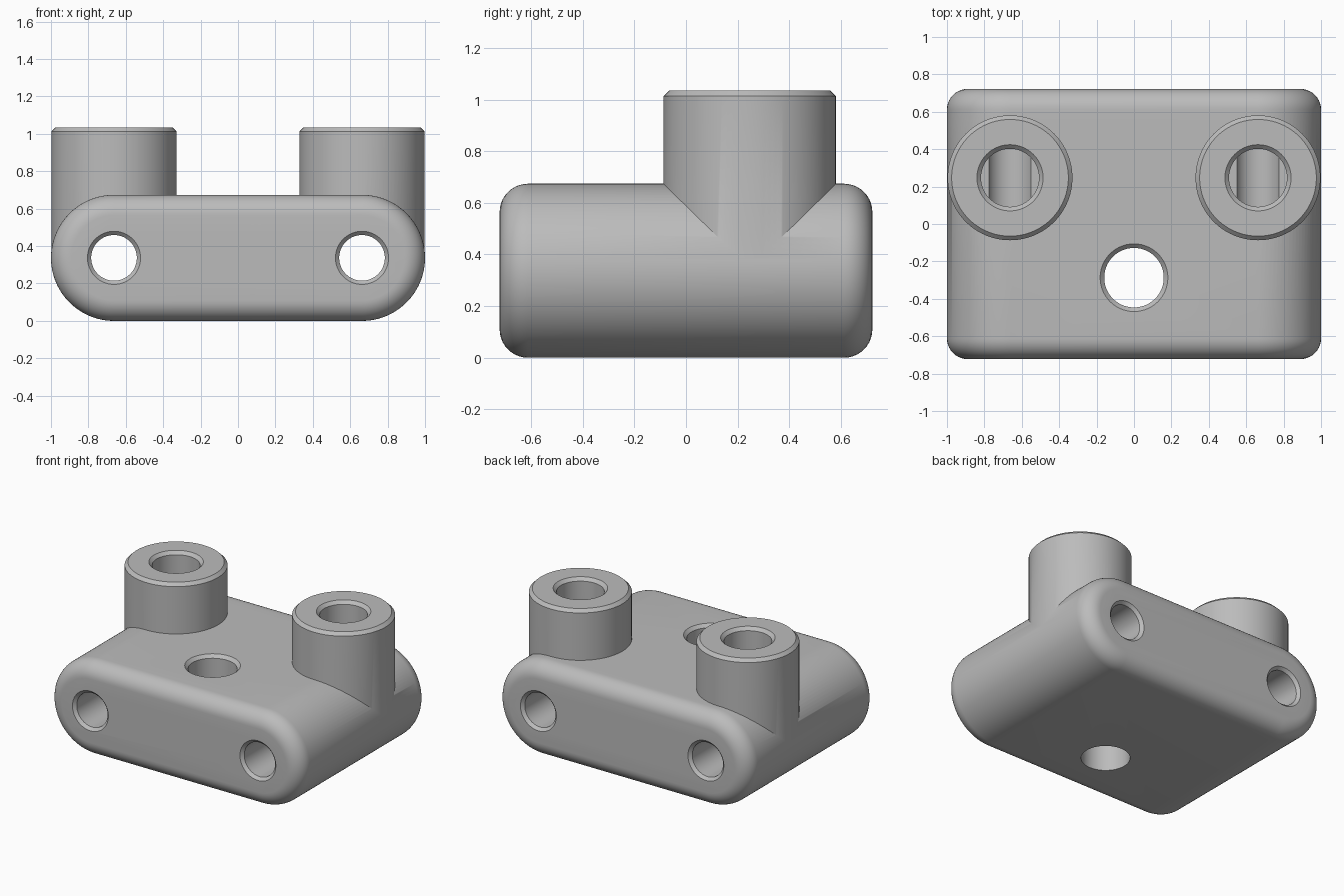
import bpy
import bmesh
from math import sin, cos, pi
from mathutils import Matrix, Vector

cube = bpy.data.objects.get("Cube")
if cube:
    bpy.data.objects.remove(cube, do_unlink=True)

# Main dimensions
R = 0.337            # radius of the rounded block sides
SIDE = 0.663         # x of side arc, boss and long hole centres
HALF_Y = 0.722
FILLET = 0.11
BOSS_Y, BOSS_R, TOP = 0.247, 0.334, 1.035
CHAMFER = 0.022

grey = bpy.data.materials.new("plain grey")
grey.use_nodes = True
colour = (0.5, 0.5, 0.5, 1)
grey.diffuse_color = colour
grey.node_tree.nodes["Principled BSDF"].inputs["Base Color"].default_value = colour


def loft(name, rings):
    """Skin a list of equal-length point rings and cap both ends."""
    bm = bmesh.new()
    loops = [[bm.verts.new(p) for p in ring] for ring in rings]
    n = len(loops[0])
    for a, b in zip(loops, loops[1:]):
        for i in range(n):
            j = (i + 1) % n
            bm.faces.new((a[i], a[j], b[j], b[i]))
    bm.faces.new(loops[0])
    bm.faces.new(loops[-1])
    bmesh.ops.recalc_face_normals(bm, faces=bm.faces)
    mesh = bpy.data.meshes.new(name)
    bm.to_mesh(mesh)
    bm.free()
    mesh.materials.append(grey)
    obj = bpy.data.objects.new(name, mesh)
    bpy.context.collection.objects.link(obj)
    return obj


def turned(name, profile, centre, along_y=False, n=96):
    """Round part from (radius, height) pairs, about z or about y."""
    turn = Matrix.Rotation(-pi / 2, 3, "X") if along_y else Matrix.Identity(3)
    rings = [[turn @ Vector((r * cos(2 * pi * i / n), r * sin(2 * pi * i / n), h))
              + Vector(centre) for i in range(n)] for r, h in profile]
    return loft(name, rings)


def stadium(r, y, n=48):
    """Slot-shaped outline of end radius r at depth y."""
    points = []
    for side, start in ((1, -pi / 2), (-1, pi / 2)):
        for i in range(n + 1):
            a = start + pi * i / n
            points.append((side * SIDE + r * cos(a), y, R + r * sin(a)))
    return points


def combine(target, tool, operation):
    mod = target.modifiers.new(operation.lower(), "BOOLEAN")
    mod.operation = operation
    mod.solver = "EXACT"
    mod.object = tool
    bpy.ops.object.select_all(action="DESELECT")
    bpy.context.view_layer.objects.active = target
    target.select_set(True)
    bpy.ops.object.modifier_apply(modifier=mod.name)
    bpy.data.objects.remove(tool, do_unlink=True)


# Block with filleted front and back edges
STEPS = 10
angles = [pi / 2 * i / STEPS for i in range(STEPS + 1)]
half = [(R - FILLET * (1 - sin(a)), HALF_Y - FILLET * (1 - cos(a))) for a in angles]
block = loft("mounting_block",
             [stadium(r, -y) for r, y in half] + [stadium(r, y) for r, y in reversed(half)])

# Raised bosses with chamfered rims
for side in (-1, 1):
    boss = turned("boss", [(BOSS_R, 0.36), (BOSS_R, TOP - CHAMFER), (BOSS_R - CHAMFER, TOP)],
                  (side * SIDE, BOSS_Y, 0))
    combine(block, boss, "UNION")

# Blind boss bores and long holes from front to back
E = 0.03
for side in (-1, 1):
    bore = turned("boss_bore", [(0.155, 0.29), (0.155, TOP - CHAMFER),
                                (0.155 + CHAMFER + E, TOP + E)], (side * SIDE, BOSS_Y, 0))
    combine(block, bore, "DIFFERENCE")
    wide, inner, outer = 0.122 + 0.02 + E, HALF_Y - 0.02, HALF_Y + E
    hole = turned("long_hole", [(wide, -outer), (0.122, -inner), (0.122, inner), (wide, outer)],
                  (side * SIDE, 0, R), along_y=True)
    combine(block, hole, "DIFFERENCE")

# Central vertical hole, chamfered at the top
centre_hole = turned("centre_hole", [(0.159, -0.1), (0.159, 2 * R - CHAMFER),
                                     (0.159 + CHAMFER + E, 2 * R + E)], (0, -0.287, 0))
combine(block, centre_hole, "DIFFERENCE")

bpy.ops.object.select_all(action="DESELECT")
block.select_set(True)
bpy.context.view_layer.objects.active = block
bpy.ops.object.shade_smooth_by_angle(angle=pi / 6)
